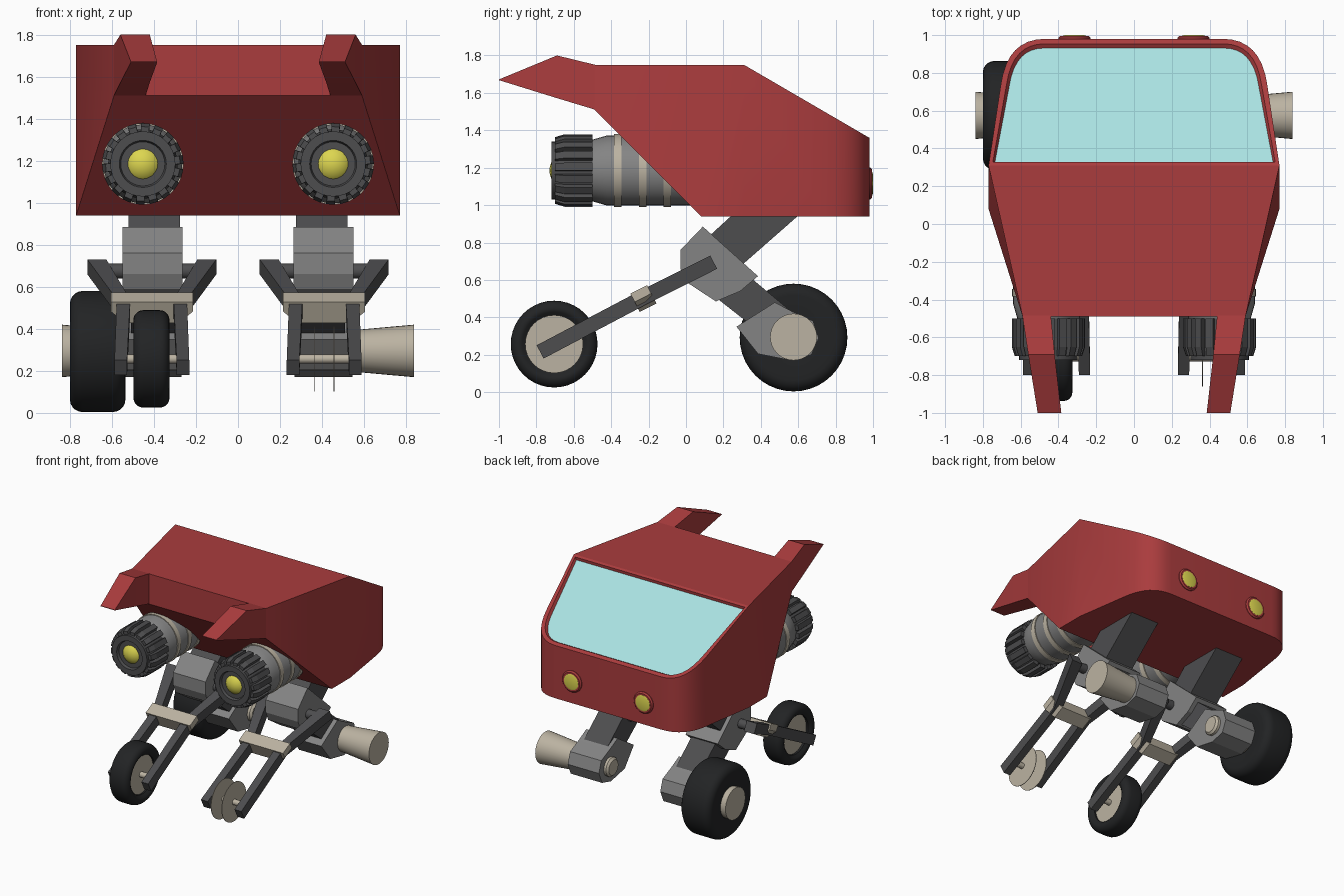
import bpy, bmesh, math
from mathutils import Vector

if "Cube" in bpy.data.objects:
    bpy.data.objects.remove(bpy.data.objects["Cube"])


def material(name, rgb):
    m = bpy.data.materials.new(name)
    m.diffuse_color = (*rgb, 1)
    m.use_nodes = True
    m.node_tree.nodes["Principled BSDF"].inputs["Base Color"].default_value = m.diffuse_color
    return m


RED = material("red paint", (0.40, 0.045, 0.047))
GLASS = material("pale blue glass", (0.40, 0.76, 0.76))
BEIGE = material("beige metal", (0.50, 0.45, 0.36))
GREY = material("mid grey", (0.23, 0.23, 0.23))
DARK = material("dark grey", (0.075, 0.075, 0.078))
RUBBER = material("black rubber", (0.016, 0.017, 0.018))
YELLOW = material("yellow lamp", (0.72, 0.67, 0.08))


def finish(name, bm, mats, smooth=None):
    """Turn a bmesh into an object with materials and optional smoothing."""
    bmesh.ops.recalc_face_normals(bm, faces=bm.faces)
    me = bpy.data.meshes.new(name)
    bm.to_mesh(me)
    bm.free()
    for m in mats:
        me.materials.append(m)
    ob = bpy.data.objects.new(name, me)
    bpy.context.collection.objects.link(ob)
    if smooth:
        bpy.ops.object.select_all(action='DESELECT')
        ob.select_set(True)
        bpy.context.view_layer.objects.active = ob
        bpy.ops.object.shade_smooth_by_angle(angle=math.radians(smooth))
    return ob


def loft(name, rings, mat, smooth=None, closed=False):
    """Skin equal-length rings of points; cap the ends unless closed."""
    bm = bmesh.new()
    vs = [[bm.verts.new(p) for p in r] for r in rings]
    n = len(vs[0])
    for i in range(len(vs) if closed else len(vs) - 1):
        a, b = vs[i], vs[(i + 1) % len(vs)]
        for j in range(n):
            k = (j + 1) % n
            bm.faces.new((a[j], a[k], b[k], b[j]))
    if not closed:
        bm.faces.new(vs[0])
        bm.faces.new(vs[-1])
    return finish(name, bm, [mat], smooth)


def lathe(name, centre, axis, profile, mat, segs=32, closed=False):
    """Revolve (radius, offset) pairs about the x or y axis."""
    c = Vector(centre)
    rings = []
    for r, o in profile:
        ring = []
        for i in range(segs):
            a = 2 * math.pi * i / segs
            u, w = r * math.cos(a), r * math.sin(a)
            ring.append(c + Vector((o, u, w) if axis == 'x' else (u, o, w)))
        rings.append(ring)
    return loft(name, rings, mat, 35, closed)


def prism(name, yz, x0, x1, mat):
    """Extrude a side outline across x."""
    return loft(name, [[(x, y, z) for y, z in yz] for x in (x0, x1)], mat)


# ---- cab body with sloping window ----
def roof(y):
    return 1.75 - max(0, y - 0.31) * 0.39 / 0.67


cols = [(0.59, -0.49, 1.75, -0.49, 1.51),
        (0.77, 0.31, 1.75, 0.08, 0.94),
        (0.77, 0.31, 1.75, 0.31, 0.94)]
p0, p1, p2 = Vector((0.705, 0.74)), Vector((0.67, 0.98)), Vector((0.47, 0.98))
for i in range(9):
    t = i / 8
    p = p0 * (1 - t) ** 2 + p1 * 2 * t * (1 - t) + p2 * t * t
    cols.append((p.x, p.y, roof(p.y), p.y, 0.94))
bm = bmesh.new()
sides = cols + [(-c[0], *c[1:]) for c in reversed(cols)]
top = [bm.verts.new((c[0], c[1], c[2])) for c in sides]
bot = [bm.verts.new((c[0], c[3], c[4])) for c in sides]
N = len(sides)
for i in range(N):
    j = (i + 1) % N
    bm.faces.new((top[i], top[j], bot[j], bot[i]))
bm.faces.new((top[0], top[1], top[-2], top[-1]))
bm.faces.new((bot[0], bot[1], bot[-2], bot[-1]))
bm.faces.new(bot[1:-1])
window = bm.faces.new(top[2:-2])
bmesh.ops.remove_doubles(bm, verts=bm.verts, dist=0.0005)
# join the doubled corner columns to the window edge
bmesh.ops.recalc_face_normals(bm, faces=bm.faces)
window = max((f for f in bm.faces if f.normal.z > 0.5), key=lambda f: f.calc_center_median().y)
bmesh.ops.inset_region(bm, faces=[window], thickness=0.03, depth=0)
bmesh.ops.inset_region(bm, faces=[window], thickness=0.014, depth=-0.02)
window.material_index = 1
finish("cab_body", bm, [RED, GLASS], 15)

# front gear directions: d runs down the fork, n is its upper normal
d = Vector((0, -0.89, -0.455)).normalized()
n = Vector((0, d.z, -d.y))
KNEE = [(-0.03, 0.76), (0.09, 0.885), (0.385, 0.62), (0.29, 0.54), (0.16, 0.485), (0.0, 0.59), (-0.03, 0.66)]
UPPER = [(0.13, 0.84), (0.36, 1.05), (0.71, 1.04), (0.22, 0.61)]
LOWER = [(0.20, 0.66), (0.36, 0.60), (0.60, 0.40), (0.46, 0.27), (0.18, 0.49)]
CLAMP = [(0.27, 0.35), (0.475, 0.48), (0.57, 0.43), (0.68, 0.38), (0.71, 0.29),
         (0.67, 0.20), (0.56, 0.17), (0.385, 0.205)]

for s, side in ((-1, "left"), (1, "right")):
    # prow fin
    def section(y, a, b, z0, z1):
        return [(s * a, y, z0), (s * b, y, z0), (s * b, y, z1), (s * a, y, z1)]
    loft(side + "_fin", [section(-0.485, 0.44, 0.591, 1.51, 1.75),
                         section(-0.69, 0.42, 0.56, 1.572, 1.80),
                         section(-1.0, 0.385, 0.51, 1.668, 1.672)], RED)

    # rear lamp
    c = (s * 0.315, 0, 1.115)
    lathe(side + "_rear_lamp_rim", c, 'y', [(0.085, 0.95), (0.085, 0.985), (0.075, 0.995)], RED)
    lathe(side + "_rear_lamp", c, 'y', [(0.063, 0.96), (0.063, 0.996), (0.05, 1.0)], YELLOW)

    # engine pod with bands, toothed ring and lamp
    ex, ez = s * 0.453, 1.185
    c = (ex, 0, ez)
    lathe(side + "_pod", c, 'y', [(0.15, -0.53), (0.165, -0.50), (0.188, -0.42), (0.188, 0.35)], GREY)
    for k, y in enumerate((-0.365, -0.23, -0.10)):
        lathe(f"{side}_pod_band_{k + 1}", c, 'y', [(0.194, y - 0.02), (0.194, y + 0.02)], BEIGE)
    rings = []
    for y, hi, lo in ((-0.70, 0.178, 0.155), (-0.65, 0.194, 0.165), (-0.50, 0.194, 0.165)):
        ring = []
        for i in range(18):
            for da, r in ((0, hi), (0.62, hi), (0.66, lo), (0.96, lo)):
                a = 2 * math.pi * (i + da) / 18
                ring.append((ex + r * math.cos(a), y, ez + r * math.sin(a)))
        rings.append(ring)
    loft(side + "_toothed_ring", rings, DARK)
    lathe(side + "_lamp_bezel", c, 'y',
          [(0.155, -0.68), (0.155, -0.72), (0.112, -0.72), (0.098, -0.68)], DARK, closed=True)
    bm = bmesh.new()
    bmesh.ops.create_uvsphere(bm, u_segments=24, v_segments=16, radius=0.1)
    bmesh.ops.translate(bm, verts=bm.verts, vec=(ex, -0.63, ez))
    finish(side + "_lamp", bm, [YELLOW], 40)

    # leg
    prism(side + "_upper_leg", UPPER, s * 0.275, s * 0.52, DARK)
    prism(side + "_knee", KNEE, s * 0.265, s * 0.55, GREY)
    prism(side + "_lower_leg", LOWER, s * 0.30, s * 0.51, DARK)
    prism(side + "_axle_clamp", CLAMP, s * 0.27, s * 0.545, GREY)

    # rear hub and inner cap
    c = (0, 0.575, 0.295)
    lathe(side + "_rear_hub", c, 'x', [(0.10, s * 0.50), (0.10, s * 0.56), (0.125, s * 0.838)], BEIGE)
    lathe(side + "_hub_cap", c, 'x', [(0.075, s * 0.28), (0.075, s * 0.25), (0.06, s * 0.235)], BEIGE, 16)

    # fork arms, pivot pegs and cross bar
    m = s * 0.41
    for e, arm in ((-1, "inner"), (1, "outer")):
        rings = []
        for off, y, z, w in ((0.262, 0.148, 0.695, 0.045), (0.135, -0.23, 0.505, 0.032),
                             (0.148, -0.78, 0.215, 0.03)):
            p = Vector((m + s * e * off, y, z))
            X = Vector((w, 0, 0))
            rings.append([p - X - n * 0.04, p + X - n * 0.04, p + X + n * 0.04, p - X + n * 0.04])
        loft(f"{side}_{arm}_fork_arm", rings, DARK)
        lathe(f"{side}_{arm}_pivot_peg", (m, 0.10, 0.675), 'x',
              [(0.036, s * e * 0.12), (0.036, s * e * 0.25)], DARK, 16)
    bar = [(-0.195, 0.05), (0.195, 0.05), (0.195, 0.0), (0.13, -0.06), (-0.13, -0.06), (-0.195, 0.0)]
    mid = Vector((m, -0.23, 0.505))
    loft(side + "_fork_bar", [[mid + d * k + Vector((x, 0, 0)) + n * h for x, h in bar]
                              for k in (-0.05, 0.05)], BEIGE)

    # front axle and thin rim discs
    c = (m, -0.705, 0.257)
    lathe(side + "_front_axle", c, 'x', [(0.022, -0.13), (0.022, 0.13)], BEIGE, 16)
    for e in (-1, 1):
        lathe(side + "_front_rim", c, 'x', [(0.155, e * 0.045), (0.155, e * 0.049)], BEIGE)


# ---- tyres, fitted on the left side only ----
def tyre(name, centre, r_out, r_in, half):
    b = min(0.06, half * 0.55)
    prof = [(r_in, -half * 0.75), (r_in + 0.02, -half * 0.93), (r_out - b, -half)]
    prof += [(r_out - b + b * math.sin(a), -half + b - b * math.cos(a))
             for a in (math.pi * k / 10 for k in range(1, 6))]
    prof += [(r, -o) for r, o in reversed(prof)]
    lathe(name, centre, 'x', prof, RUBBER, 40, closed=True)


tyre("rear_tyre", (-0.668, 0.575, 0.292), 0.288, 0.10, 0.132)
tyre("front_tyre", (-0.412, -0.705, 0.257), 0.232, 0.152, 0.086)
